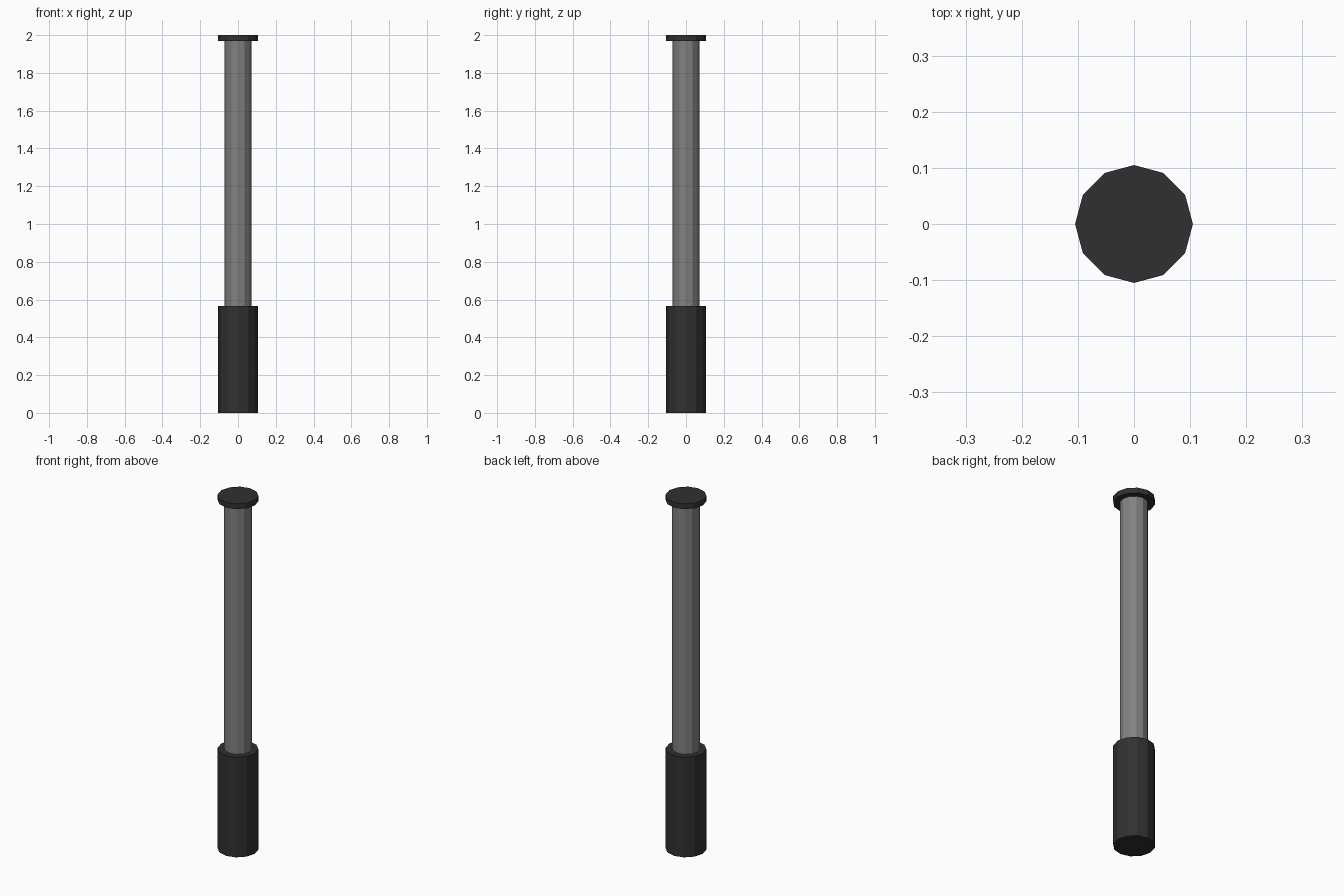
import bpy

if "Cube" in bpy.data.objects:
    bpy.data.objects.remove(bpy.data.objects["Cube"])


def make_material(name, value):
    mat = bpy.data.materials.new(name)
    mat.diffuse_color = (value, value, value, 1.0)
    mat.use_nodes = True
    mat.node_tree.nodes["Principled BSDF"].inputs["Base Color"].default_value = mat.diffuse_color
    return mat


black = make_material("black rubber", 0.03)
grey = make_material("grey metal", 0.22)


def cylinder(name, radius, z0, z1, mat):
    # 12-sided flat-shaded cylinder between two heights
    bpy.ops.mesh.primitive_cylinder_add(
        vertices=12, radius=radius, depth=z1 - z0, location=(0, 0, (z0 + z1) / 2))
    obj = bpy.context.object
    obj.name = name
    obj.data.materials.append(mat)
    return obj


# Thick handle, slim shaft, and flat end cap
cylinder("grip", 0.105, 0.0, 0.567, black)
cylinder("shaft", 0.071, 0.567, 1.97, grey)
cylinder("end_cap", 0.105, 1.97, 2.0, black)
